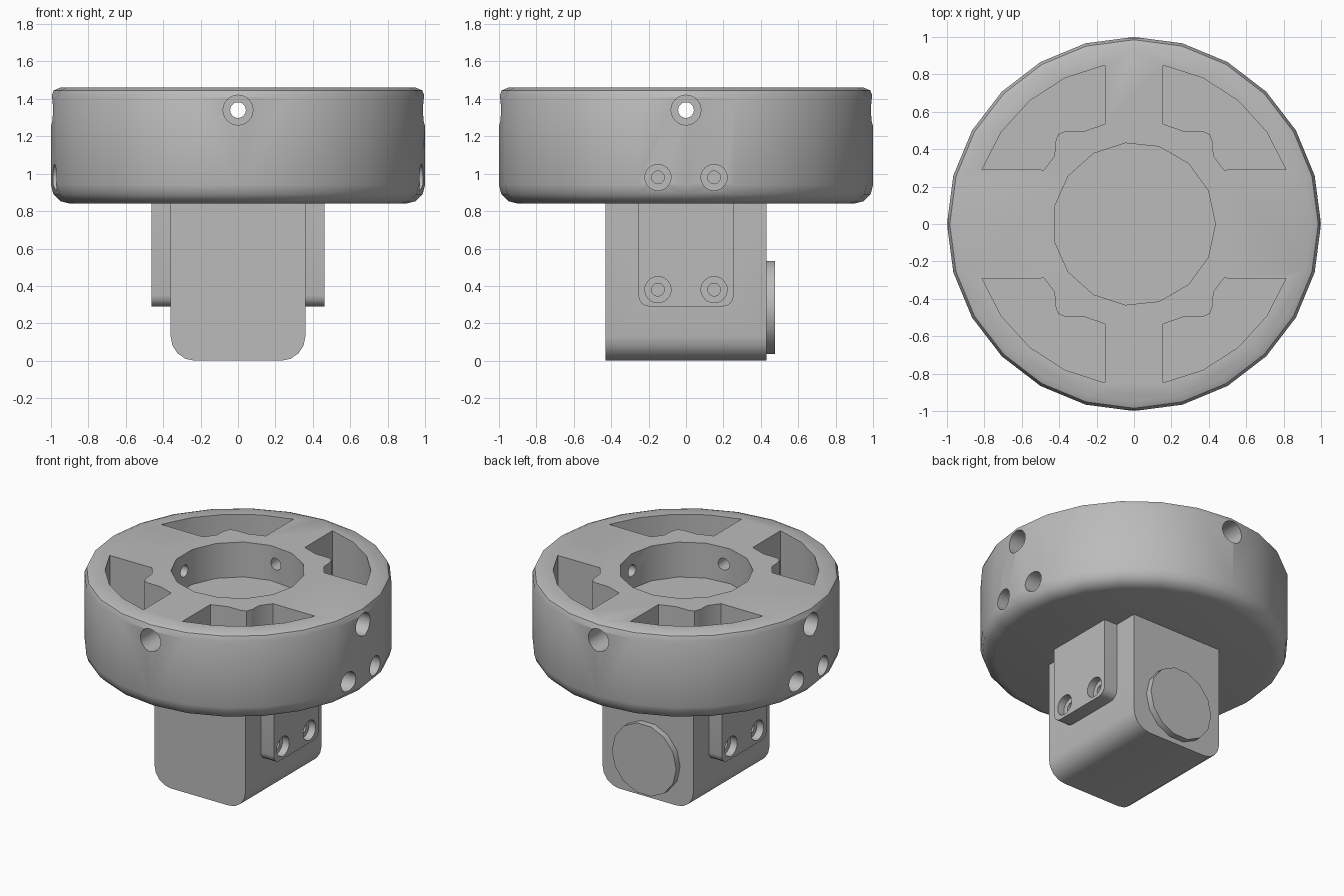
import bpy, bmesh, math
from mathutils import Matrix, Vector

if "Cube" in bpy.data.objects:
    bpy.data.objects.remove(bpy.data.objects["Cube"])

grey = bpy.data.materials.new("plain grey")
grey.use_nodes = True
colour = (0.5, 0.5, 0.5, 1)
grey.diffuse_color = colour
grey.node_tree.nodes["Principled BSDF"].inputs["Base Color"].default_value = colour


def make_object(name, bm):
    bmesh.ops.recalc_face_normals(bm, faces=bm.faces)
    mesh = bpy.data.meshes.new(name)
    bm.to_mesh(mesh)
    bm.free()
    obj = bpy.data.objects.new(name, mesh)
    bpy.context.collection.objects.link(obj)
    mesh.materials.append(grey)
    return obj


def prism(name, points, axis, lo, hi):
    """Extrude a 2D outline along an axis; outline uses the other two axes in order."""
    bm = bmesh.new()
    def place(p, d):
        c = list(p)
        c.insert("xyz".index(axis), d)
        return bm.verts.new(c)
    face = bm.faces.new([place(p, lo) for p in points])
    new = bmesh.ops.extrude_face_region(bm, geom=[face])["geom"]
    shift = Vector((0, 0, 0))
    shift["xyz".index(axis)] = hi - lo
    bmesh.ops.translate(bm, vec=shift, verts=[v for v in new if isinstance(v, bmesh.types.BMVert)])
    return make_object(name, bm)


def arc(cx, cy, r, start, end, steps):
    angles = [math.radians(start + (end - start) * i / steps) for i in range(steps + 1)]
    return [(cx + r * math.cos(a), cy + r * math.sin(a)) for a in angles]


def rod(name, axis, centre, r, lo, hi, sides=24):
    return prism(name, arc(*centre, r, 0, 360, sides)[:-1], axis, lo, hi)


def cut(obj, cutter):
    cutter.hide_render = True
    mod = obj.modifiers.new("cut", "BOOLEAN")
    mod.operation, mod.solver, mod.object = "DIFFERENCE", "EXACT", cutter
    bpy.context.view_layer.objects.active = obj
    bpy.ops.object.modifier_apply(modifier=mod.name)
    bpy.data.objects.remove(cutter)


def rounded_bottom(half, bottom, top, r, steps):
    return ([(half, top), (-half, top)]
            + arc(-half + r, bottom + r, r, 180, 270, steps)
            + arc(half - r, bottom + r, r, 270, 360, steps))


# Wheel, turned from a profile with rounded rims
profile = [(0, 0.84), (0.90, 0.84), (0.95, 0.853), (0.987, 0.89), (1, 0.94),
           (1, 1.41), (0.985, 1.445), (0.95, 1.46), (0, 1.46)]
bm = bmesh.new()
verts = [bm.verts.new((r, 0, z)) for r, z in profile]
edges = [bm.edges.new(pair) for pair in zip(verts, verts[1:])]
bmesh.ops.spin(bm, geom=verts + edges, axis=(0, 0, 1), cent=(0, 0, 0),
               angle=math.tau, steps=24)
bmesh.ops.remove_doubles(bm, verts=bm.verts, dist=0.0005)
bmesh.ops.dissolve_limit(bm, angle_limit=0.01, verts=bm.verts, edges=bm.edges)
wheel = make_object("wheel", bm)

# Central bore and four lightening pockets
cut(wheel, rod("bore_cutter", "z", (0, 0), 0.435, 1.21, 1.6, 15))
pocket = arc(0, 0, 0.863, 19.7, 79.7, 4) + [
    (0.155, 0.535), (0.27, 0.495), (0.37, 0.495), (0.405, 0.48),
    (0.42, 0.44), (0.425, 0.365), (0.48, 0.29)]
for sx in (1, -1):
    for sy in (1, -1):
        outline = [(sx * x, sy * y) for x, y in pocket]
        cut(wheel, prism("pocket_cutter", outline, "z", 0.95, 1.6))

# Counterbored radial holes into the bore
for axis in "xy":
    cut(wheel, rod("radial_cutter", axis, (0, 1.34), 0.042, -1.1, 1.1))
    for s in (1, -1):
        cut(wheel, rod("radial_counterbore", axis, (0, 1.34), 0.08, s * 0.7, s * 1.1))

# Hanging block and its side tabs
block = prism("block", rounded_bottom(0.36, 0, 0.86, 0.13, 4), "y", -0.43, 0.43)
parts = [wheel, block]
for side, s in (("left", 1), ("right", -1)):
    tab = prism(side + "_tab", rounded_bottom(0.255, 0.29, 0.86, 0.06, 4), "x", s * 0.36, s * 0.462)
    parts.append(tab)
    for y in (-0.15, 0.15):
        for target, z in ((wheel, 0.98), (tab, 0.38)):
            cut(target, rod("screw_counterbore", "x", (y, z), 0.07, s * 0.41, s * 1.1))
            cut(target, rod("screw_cutter", "x", (y, z), 0.034, s * 0.3, s * 1.1))
        cut(block, rod("screw_cutter", "x", (y, 0.38), 0.034, s * 0.3, s * 0.5))

# Round cap on the back of the block
parts.append(rod("back_cap", "y", (0, 0.285), 0.255, 0.42, 0.475, 14))

# Smooth curved faces, keep edges sharp
bpy.ops.object.select_all(action="DESELECT")
for obj in parts:
    obj.select_set(True)
bpy.context.view_layer.objects.active = wheel
bpy.ops.object.shade_smooth_by_angle(angle=math.radians(35))
